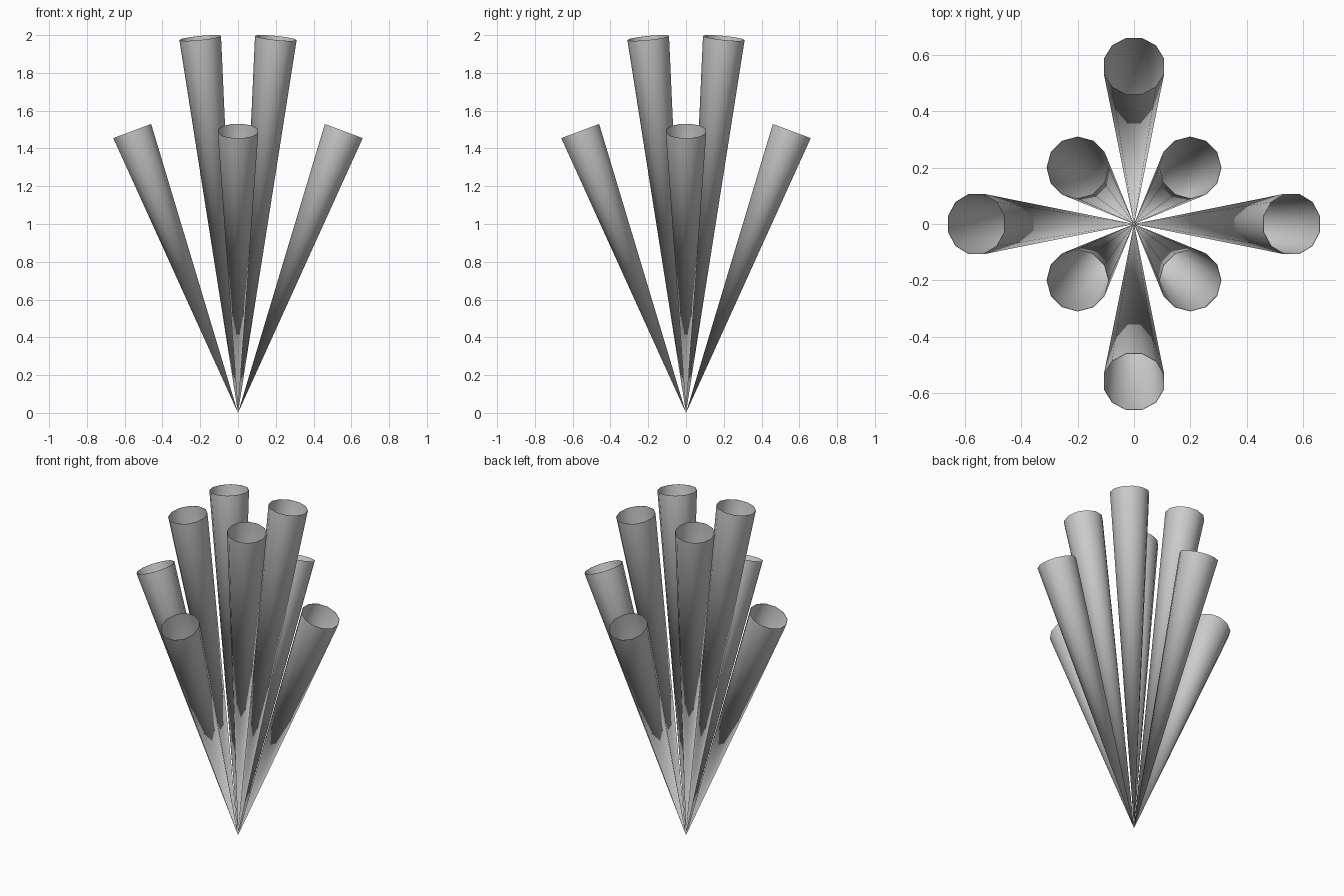
import bpy, bmesh, math
from mathutils import Matrix, Vector

if "Cube" in bpy.data.objects:
    bpy.data.objects.remove(bpy.data.objects["Cube"])

SIDES = 12
RADIUS = 0.1108
WALL = 0.0015


def open_cone(name, reach, height, azimuth):
    """Thin-walled hollow cone, tip at the origin, open rim centred at (reach, height)."""
    length = math.hypot(reach, height)
    turn = (Matrix.Rotation(azimuth, 4, 'Z')
            @ Matrix.Rotation(math.atan2(reach, height), 4, 'Y'))
    bm = bmesh.new()

    def ring(r):
        angles = [2 * math.pi * (i + 0.5) / SIDES for i in range(SIDES)]
        return [bm.verts.new(turn @ Vector((r * math.cos(a), r * math.sin(a), length)))
                for a in angles]

    outer, inner = ring(RADIUS), ring(RADIUS - WALL)
    tip = bm.verts.new((0, 0, 0))
    inner_tip = bm.verts.new(turn @ Vector((0, 0, length * WALL / RADIUS)))
    for i in range(SIDES):
        j = (i + 1) % SIDES
        bm.faces.new((tip, outer[j], outer[i]))
        bm.faces.new((outer[i], outer[j], inner[j], inner[i]))
        bm.faces.new((inner_tip, inner[i], inner[j]))
    bmesh.ops.recalc_face_normals(bm, faces=bm.faces)

    mesh = bpy.data.meshes.new(name)
    bm.to_mesh(mesh)
    bm.free()
    obj = bpy.data.objects.new(name, mesh)
    bpy.context.collection.objects.link(obj)
    bpy.ops.object.select_all(action='DESELECT')
    obj.select_set(True)
    bpy.context.view_layer.objects.active = obj
    bpy.ops.object.shade_smooth_by_angle(angle=math.radians(40))


for k in range(4):
    # Short cones leaning outward along the axes
    open_cone(f"outer_cone_{k + 1}", 0.56, 1.492, k * math.pi / 2)
    # Tall, steeper cones on the diagonals
    open_cone(f"inner_cone_{k + 1}", 0.283, 1.985, (k + 0.5) * math.pi / 2)
